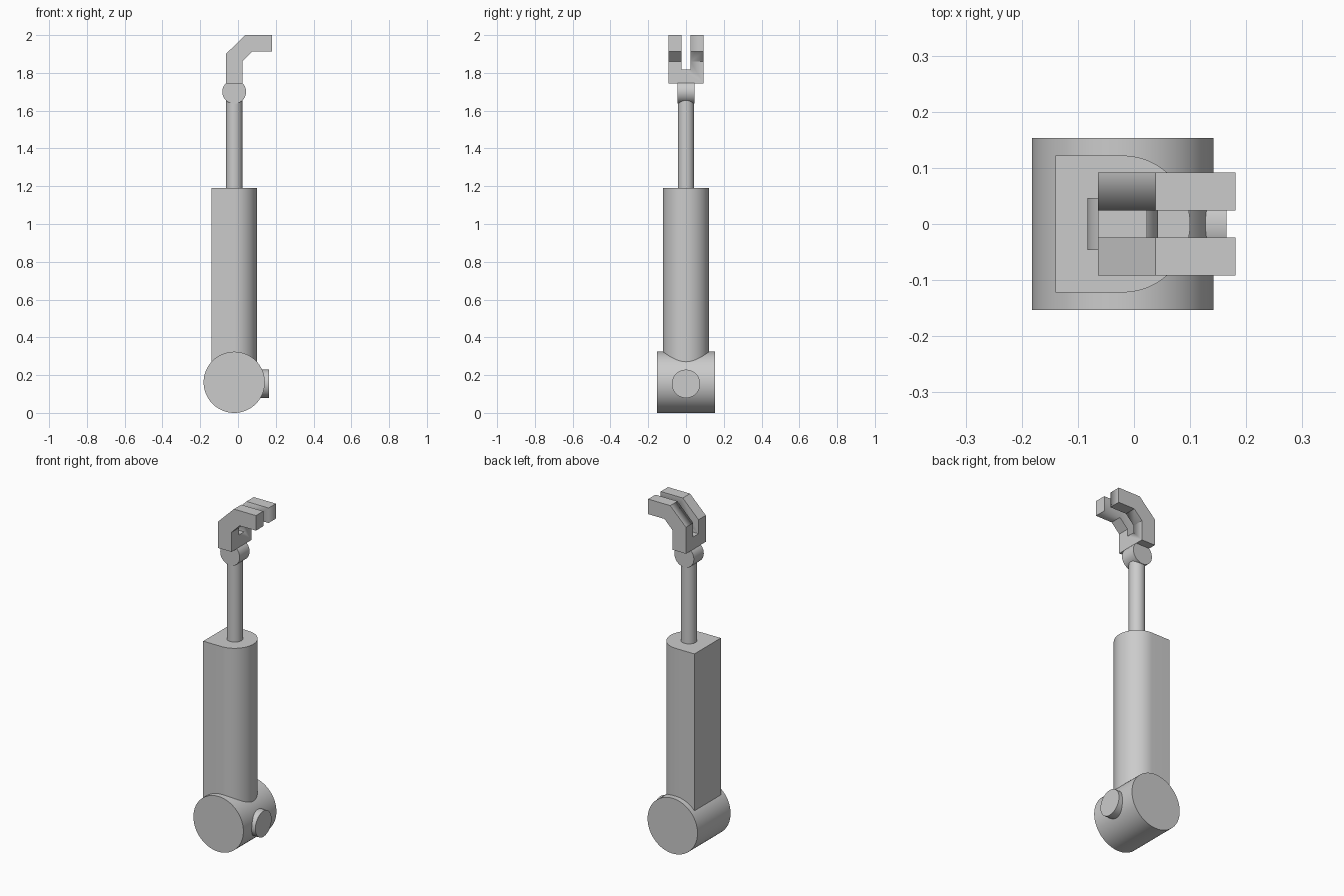
import bpy, math
from mathutils import Vector

cube = bpy.data.objects.get("Cube")
if cube:
    bpy.data.objects.remove(cube, do_unlink=True)

grey = bpy.data.materials.new("light grey")
grey.use_nodes = True
grey.diffuse_color = (0.6, 0.6, 0.6, 1)
grey.node_tree.nodes["Principled BSDF"].inputs["Base Color"].default_value = (0.6, 0.6, 0.6, 1)

AXIS_X = -0.02    # shared centre line of the strut


def finish(obj):
    """Add the colour and smooth the curved faces only."""
    obj.data.materials.clear()
    obj.data.materials.append(grey)
    bpy.ops.object.select_all(action='DESELECT')
    obj.select_set(True)
    bpy.context.view_layer.objects.active = obj
    bpy.ops.object.shade_smooth_by_angle(angle=math.radians(30))
    return obj


def cylinder(name, radius, start, end):
    """Cylinder running between two points."""
    a, b = Vector(start), Vector(end)
    bpy.ops.mesh.primitive_cylinder_add(vertices=64, radius=radius, depth=(b - a).length,
                                        location=(a + b) / 2)
    obj = bpy.context.object
    obj.name = name
    obj.rotation_euler = (b - a).to_track_quat('Z', 'Y').to_euler()
    return finish(obj)


def prism(name, outline, offset):
    """Extrude a closed planar outline along an offset."""
    n = len(outline)
    offset = Vector(offset)
    verts = [Vector(p) for p in outline]
    verts += [p + offset for p in verts]
    faces = [list(range(n))[::-1], list(range(n, 2 * n))]
    faces += [[i, (i + 1) % n, n + (i + 1) % n, n + i] for i in range(n)]
    mesh = bpy.data.meshes.new(name)
    mesh.from_pydata(verts, [], faces)
    obj = bpy.data.objects.new(name, mesh)
    bpy.context.collection.objects.link(obj)
    return finish(obj)


# Lower pivot with its side peg
cylinder("lower_pivot", 0.162, (AXIS_X, -0.153, 0.162), (AXIS_X, 0.153, 0.162))
cylinder("side_peg", 0.075, (AXIS_X, 0, 0.154), (0.165, 0, 0.154))

# Housing: flat back, half-round front
R = 0.122
outline = [(AXIS_X - 0.12, R, 0.162), (AXIS_X - 0.12, -R, 0.162)]
for i in range(33):
    a = math.pi * (i / 32 - 0.5)
    outline.append((AXIS_X + 0.12 * math.cos(a), R * math.sin(a), 0.162))
prism("housing", outline, (0, 0, 1.19 - 0.162))

# Piston rod and upper knuckle
cylinder("piston_rod", 0.043, (AXIS_X, 0, 1.15), (AXIS_X, 0, 1.70))
cylinder("upper_knuckle", 0.063, (AXIS_X, -0.046, 1.70), (AXIS_X, 0.046, 1.70))

# Hooked fork with a slot cut through its middle
W = 0.092
hook = [(-0.064, 1.745), (0.023, 1.745), (0.023, 1.86), (0.075, 1.912),
        (0.181, 1.912), (0.181, 2.0), (0.038, 2.0), (-0.064, 1.9)]
fork = prism("hooked_fork", [(x, -W, z) for x, z in hook], (0, 2 * W, 0))
slot = prism("slot_cutter", [(-0.3, -0.0245, 1.818), (0.3, -0.0245, 1.818),
                             (0.3, -0.0245, 2.2), (-0.3, -0.0245, 2.2)], (0, 0.049, 0))
for obj in (fork, slot):    # outward normals for a clean cut
    bpy.ops.object.select_all(action='DESELECT')
    obj.select_set(True)
    bpy.context.view_layer.objects.active = obj
    bpy.ops.object.mode_set(mode='EDIT')
    bpy.ops.mesh.select_all(action='SELECT')
    bpy.ops.mesh.normals_make_consistent(inside=False)
    bpy.ops.object.mode_set(mode='OBJECT')
cut = fork.modifiers.new("slot", 'BOOLEAN')
cut.operation = 'DIFFERENCE'
cut.solver = 'EXACT'
cut.object = slot
bpy.context.view_layer.objects.active = fork
bpy.ops.object.modifier_apply(modifier=cut.name)
bpy.data.objects.remove(slot, do_unlink=True)
